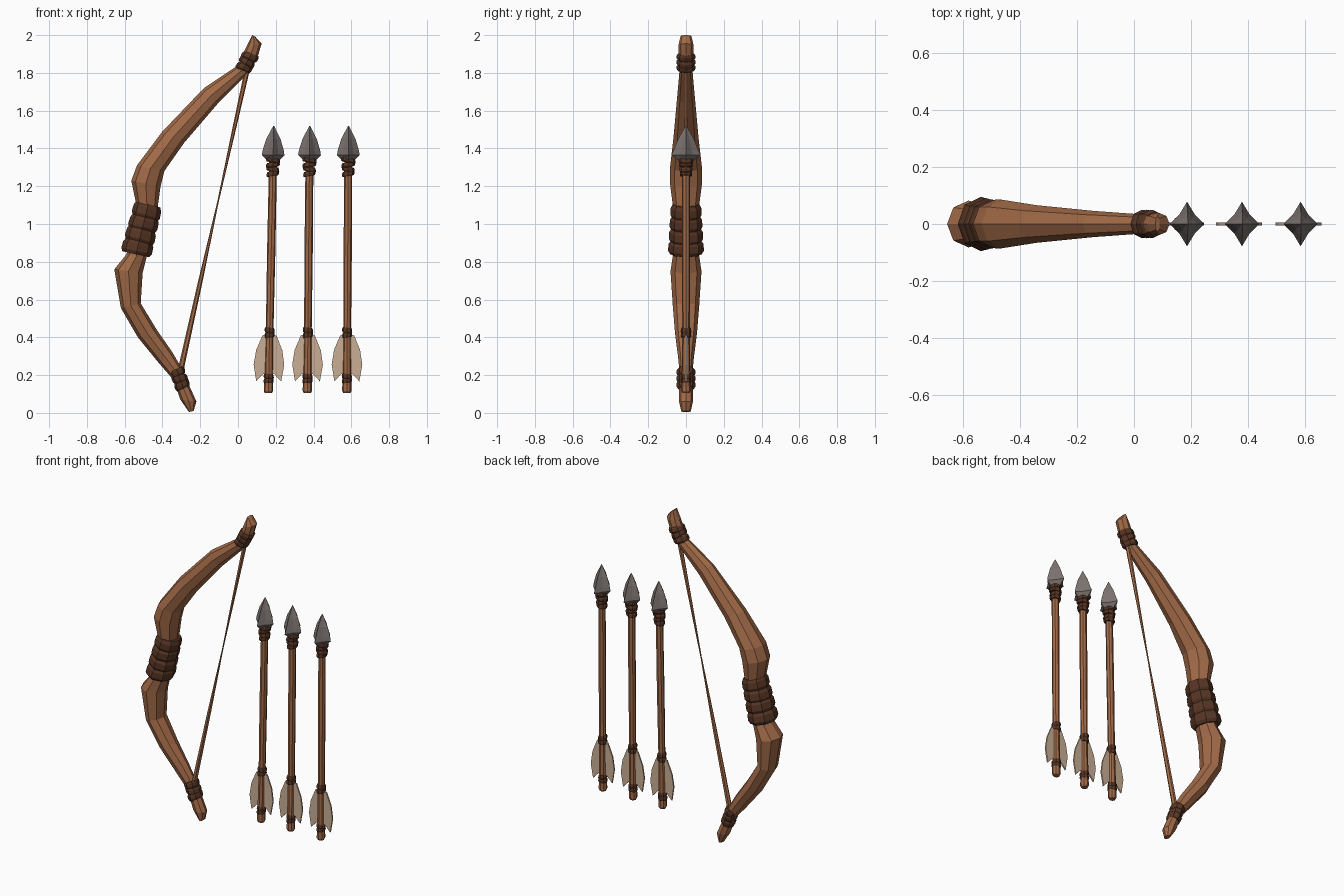
import bpy, bmesh
from math import cos, sin, pi, atan2
from mathutils import Vector, Matrix

cube = bpy.data.objects.get("Cube")
if cube:
    bpy.data.objects.remove(cube, do_unlink=True)


def material(name, rgb):
    m = bpy.data.materials.new(name)
    m.use_nodes = True
    m.diffuse_color = (*rgb, 1)
    bsdf = next(n for n in m.node_tree.nodes if n.type == 'BSDF_PRINCIPLED')
    bsdf.inputs["Base Color"].default_value = (*rgb, 1)
    return m


WOOD = material("warm wood", (0.36, 0.145, 0.064))
LEATHER = material("dark leather", (0.095, 0.036, 0.018))
METAL = material("grey metal", (0.2, 0.17, 0.16))
FEATHER = material("cream feather", (0.6, 0.43, 0.3))


def finish(name, bm, mat):
    bmesh.ops.recalc_face_normals(bm, faces=bm.faces)
    mesh = bpy.data.meshes.new(name)
    bm.to_mesh(mesh)
    bm.free()
    mesh.materials.append(mat)
    obj = bpy.data.objects.new(name, mesh)
    bpy.context.collection.objects.link(obj)
    return obj


def add_loft(bm, sections, sides=8, pinch=1.0):
    """Skin rings given as (centre, in-plane half axis, half depth)."""
    rings = []
    for centre, half, depth in sections:
        ring = []
        for i in range(sides):
            a = 2 * pi * i / sides
            k = pinch if i % 2 else 1
            p = centre + k * (half * cos(a) + Vector((0, depth * sin(a), 0)))
            ring.append(bm.verts.new(p))
        rings.append(ring)
    for lower, upper in zip(rings, rings[1:]):
        for i in range(sides):
            j = (i + 1) % sides
            bm.faces.new((lower[i], lower[j], upper[j], upper[i]))
    bm.faces.new(rings[0])
    bm.faces.new(rings[-1])


def upright(rows):
    """Sections round the vertical axis from (height, half width, half depth)."""
    return [(Vector((0, 0, z)), Vector((w, 0, 0)), d) for z, w, d in rows]


def wrap(name, start, end, widths, depths, bands, tilt=0.0):
    """Stacked overlapping bands from start to end, tilted in turn."""
    bm = bmesh.new()
    a, b = Vector((start[0], 0, start[1])), Vector((end[0], 0, end[1]))
    step = (b - a) / bands
    side = Vector((step.z, 0, -step.x)).normalized()
    for i in range(bands):
        t = i / max(bands - 1, 1)
        w = widths[0] + (widths[1] - widths[0]) * t
        d = depths[0] + (depths[1] - depths[0]) * t
        turn = Matrix.Rotation(tilt * (1 if i % 2 else -1), 3, 'Y')
        rows = []
        for f, s in ((-0.08, 0.88), (0.2, 1), (0.75, 0.98), (1.08, 0.84)):
            rows.append((a + step * (i + f), turn @ side * w * s, d * s))
        add_loft(bm, rows)
    return finish(name, bm, LEATHER)


# Bow stave: outer edge x, z, inner edge x, z, half depth
stave = [
    (-.26, .005, -.235, .01, .025), (-.305, .07, -.22, .06, .038),
    (-.325, .13, -.265, .16, .036), (-.355, .19, -.3, .24, .034),
    (-.42, .265, -.35, .325, .042), (-.53, .40, -.43, .44, .058),
    (-.62, .555, -.515, .58, .07), (-.655, .76, -.505, .74, .082),
    (-.59, .84, -.485, .82, .07), (-.54, 1.11, -.425, 1.09, .07),
    (-.565, 1.23, -.41, 1.2, .085), (-.535, 1.31, -.39, 1.28, .085),
    (-.40, 1.49, -.285, 1.43, .066), (-.18, 1.72, -.105, 1.64, .046),
    (0, 1.84, .045, 1.79, .034), (.03, 1.91, .1, 1.87, .038),
    (.045, 1.94, .125, 1.955, .04), (.075, 2, .09, 1.993, .028),
]
bm = bmesh.new()
rows = []
for ox, oz, ix, iz, depth in stave:
    outer, inner = Vector((ox, 0, oz)), Vector((ix, 0, iz))
    rows.append(((outer + inner) / 2, (inner - outer) / 2, depth))
add_loft(bm, rows)
finish("bow_stave", bm, WOOD)

# Leather grip and limb bindings
wrap("bow_grip", (-.54, .845), (-.475, 1.1), (.083, .077), (.095, .083), 4, .03)
wrap("upper_binding", (.025, 1.815), (.07, 1.9), (.044, .046), (.05, .05), 3, .12)
wrap("lower_binding", (-.325, .23), (-.29, .13), (.042, .042), (.05, .05), 3, .12)

# Bowstring, thinnest halfway
bm = bmesh.new()
low, high = Vector((-.305, 0, .22)), Vector((.052, 0, 1.83))
rows = []
for t, r in ((0, .016), (.3, .012), (.56, .004), (.8, .01), (1, .014)):
    rows.append((low.lerp(high, t), Vector((r, 0, 0)), r))
add_loft(bm, rows, 6)
finish("bow_string", bm, WOOD)

# One arrow, modelled upright with its nock at the origin
bm = bmesh.new()
add_loft(bm, upright([(0, .019, .019), (.012, .025, .025), (.08, .023, .023),
                      (.3, .02, .02), (.75, .022, .022), (1.24, .021, .021)]))
shaft = finish("arrow_shaft", bm, WOOD)

bm = bmesh.new()
add_loft(bm, upright([(1.225, .026, .03), (1.26, .06, .078), (1.285, .056, .066),
                      (1.345, .038, .042), (1.415, .002, .002)]), 8, .62)
head = finish("arrow_head", bm, METAL)

neck = wrap("arrow_neck_binding", (0, 1.15), (0, 1.245), (.033, .039), (.033, .039), 4, .2)
upper = wrap("feather_upper_binding", (0, .295), (0, .345), (.027, .027), (.028, .028), 2, .15)
lower = wrap("feather_lower_binding", (0, .055), (0, .1), (.027, .027), (.028, .028), 2, .1)

# Pair of flat feathers
outline = [(.01, .31), (.037, .305), (.069, .228), (.081, .15),
           (.066, .062), (.03, .1), (.01, .105)]
bm = bmesh.new()
for side in (1, -1):
    bm.faces.new([bm.verts.new((side * x, 0, z)) for x, z in outline])
extruded = bmesh.ops.extrude_face_region(bm, geom=bm.faces[:], use_keep_orig=True)
moved = [v for v in extruded["geom"] if isinstance(v, bmesh.types.BMVert)]
bmesh.ops.translate(bm, verts=moved, vec=(0, .009, 0))
bmesh.ops.translate(bm, verts=bm.verts, vec=(0, -.0045, 0))
feathers = finish("arrow_feathers", bm, FEATHER)

# Three arrows, each leaning slightly
parts = [shaft, head, neck, upper, lower, feathers]
for n, (nock_x, tip_x) in enumerate([(.161, .189), (.367, .38), (.576, .585)]):
    for part in parts:
        obj = part
        if n:
            obj = part.copy()
            obj.name = f"{part.name}_{n + 1}"
            bpy.context.collection.objects.link(obj)
        obj.location = (nock_x, 0, .105)
        obj.rotation_euler = (0, atan2(tip_x - nock_x, 1.415), 0)
